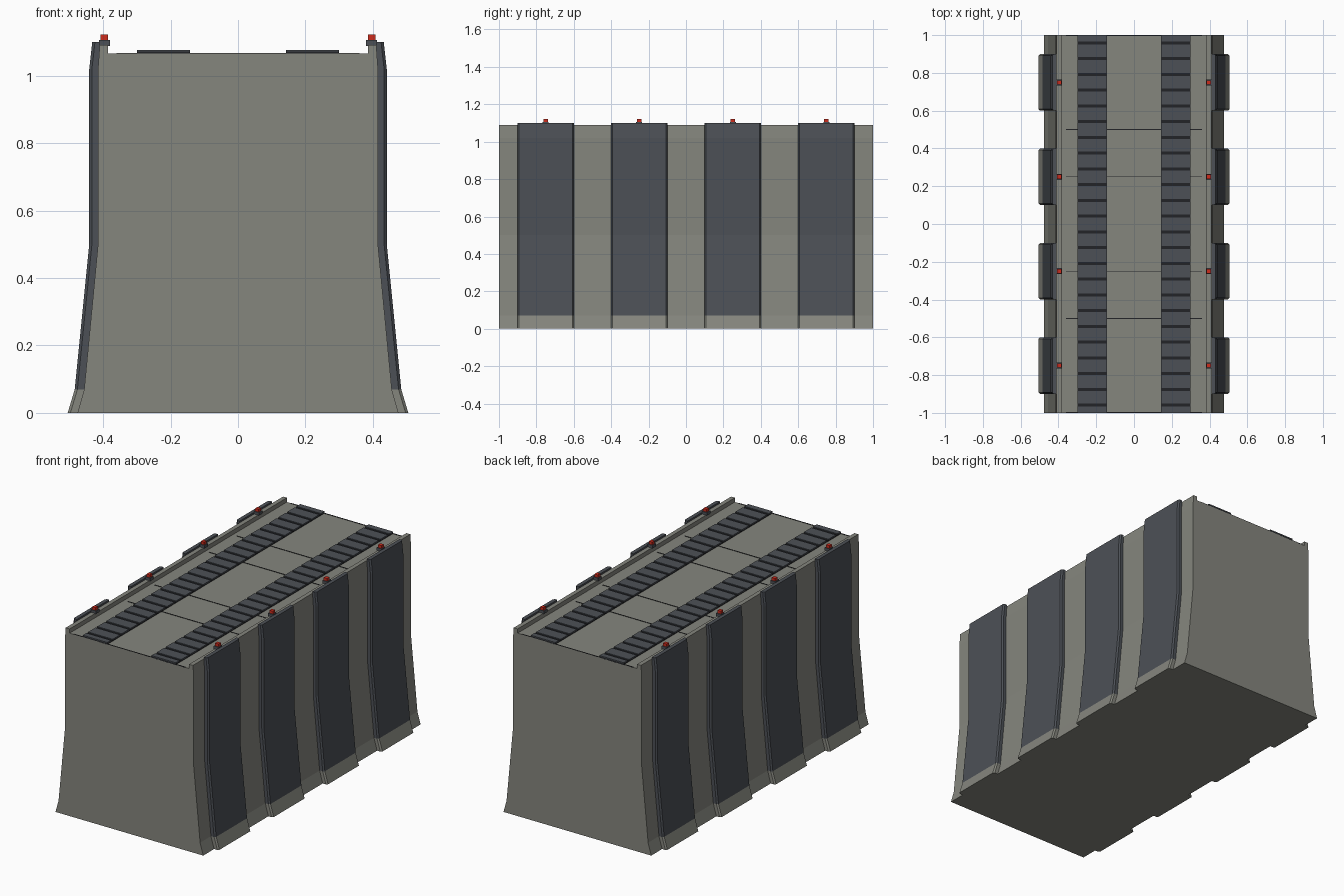
import bpy, bmesh

if "Cube" in bpy.data.objects:
    bpy.data.objects.remove(bpy.data.objects["Cube"])


def material(name, r, g, b):
    m = bpy.data.materials.new(name)
    m.diffuse_color = (r, g, b, 1)
    m.use_nodes = True
    m.node_tree.nodes["Principled BSDF"].inputs["Base Color"].default_value = m.diffuse_color
    return m


CONCRETE = material("concrete grey", 0.235, 0.238, 0.208)
SLATE = material("slate panel", 0.073, 0.081, 0.094)
BLACK = material("black gap", 0.016, 0.017, 0.02)
RED = material("red lamp", 0.62, 0.025, 0.012)


def finish(name, bm, *mats):
    bmesh.ops.recalc_face_normals(bm, faces=bm.faces)
    me = bpy.data.meshes.new(name)
    bm.to_mesh(me)
    bm.free()
    for m in mats:
        me.materials.append(m)
    ob = bpy.data.objects.new(name, me)
    bpy.context.collection.objects.link(ob)
    return ob


def loft(bm, rings):
    """Skin a list of equal-length closed rings and cap both ends."""
    vs = [[bm.verts.new(p) for p in ring] for ring in rings]
    n = len(vs[0])
    for a, b in zip(vs, vs[1:]):
        for i in range(n):
            j = (i + 1) % n
            bm.faces.new((a[i], a[j], b[j], b[i]))
    bm.faces.new(vs[0])
    bm.faces.new(vs[-1])


def box(bm, x0, x1, y0, y1, z0, z1):
    loft(bm, [[(x0, y0, z), (x1, y0, z), (x1, y1, z), (x0, y1, z)]
              for z in (z0, z1)])


# Wall body: flared section with raised rims, extruded along y
half = [(0.476, 0), (0.456, 0.07), (0.415, 0.5), (0.415, 1.02),
        (0.41, 1.09), (0.385, 1.09), (0.385, 1.065)]
section = half + [(-x, z) for x, z in reversed(half)]
bm = bmesh.new()
loft(bm, [[(x, y, z) for x, z in section] for y in (-1, 1)])
finish("wall_body", bm, CONCRETE)

# Buttresses: chamfered ribs following the flare, concrete foot below 0.07
ribs = [(0.505, 0), (0.484, 0.07), (0.441, 0.5), (0.441, 1.02), (0.432, 1.1)]
for side, label in ((1, "right"), (-1, "left")):
    bm = bmesh.new()
    for yc in (-0.75, -0.25, 0.25, 0.75):
        rings = []
        for x, z in ribs:
            pts = [(x - 0.05 if z < 1 else 0.41, 0.15), (x - 0.008, 0.15), (x, 0.142)]
            pts += [(px, -py) for px, py in reversed(pts)]
            rings.append([(side * px, yc + py, z) for px, py in pts])
        loft(bm, rings)
    for f in bm.faces:
        f.material_index = 0 if f.calc_center_median().z < 0.07 else 1
    finish("buttresses_" + label, bm, CONCRETE, SLATE)

    # Warning lamps on the rim
    bases, lamps = bmesh.new(), bmesh.new()
    for y in (-0.75, -0.25, 0.25, 0.75):
        x = side * 0.396
        box(bases, x - 0.016, x + 0.016, y - 0.016, y + 0.016, 1.088, 1.106)
        box(lamps, x - 0.011, x + 0.011, y - 0.011, y + 0.011, 1.106, 1.122)
    finish("lamp_bases_" + label, bases, SLATE)
    finish("lamps_" + label, lamps, RED)

    # Tread strip: black bed with slate pads between the gaps
    x0, x1 = sorted((side * 0.142, side * 0.3))
    bm = bmesh.new()
    box(bm, x0, x1, -1, 1, 1.062, 1.071)
    finish("tread_bed_" + label, bm, BLACK)
    bm = bmesh.new()
    pitch, gap = 1 / 12, 0.008
    edges = [-1 + (k + 0.5) * pitch for k in range(24)]
    starts = [-1] + [e + gap for e in edges]
    ends = [e - gap for e in edges] + [1]
    for a, b in zip(starts, ends):
        box(bm, x0, x1, a, b, 1.07, 1.076)
    finish("tread_pads_" + label, bm, SLATE)

# Thin seams across the deck
bm = bmesh.new()
for y in (-0.998, -0.5, -0.25, 0.25, 0.5, 0.998):
    box(bm, -0.36, 0.36, y - 0.002, y + 0.002, 1.062, 1.067)
finish("deck_seams", bm, BLACK)
